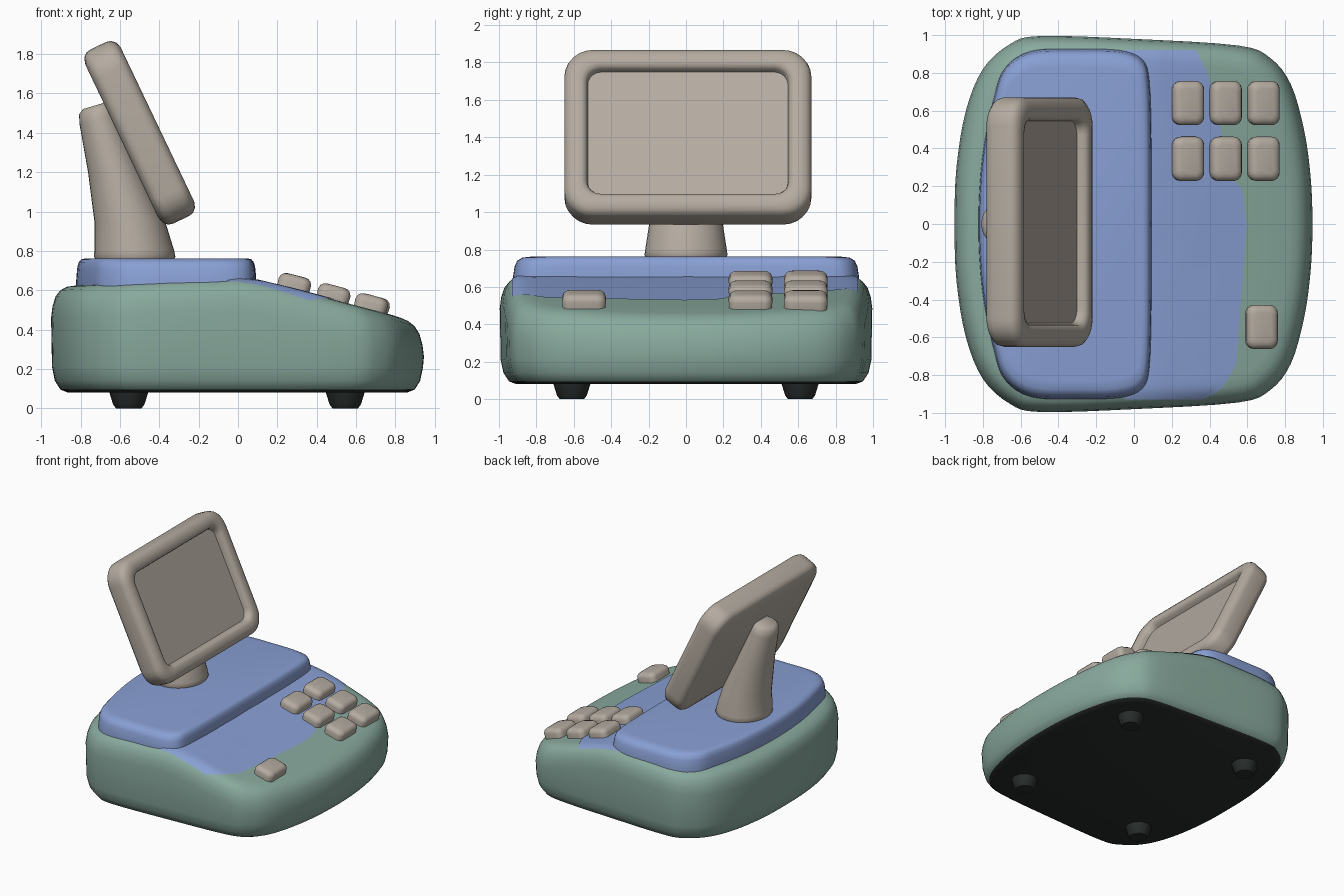
import bpy, bmesh, math
from mathutils import Vector, Matrix
from mathutils.bvhtree import BVHTree

cube = bpy.data.objects.get("Cube")
if cube:
    bpy.data.objects.remove(cube, do_unlink=True)


def material(name, rgb):
    m = bpy.data.materials.new(name)
    m.use_nodes = True
    m.diffuse_color = (*rgb, 1)
    bsdf = m.node_tree.nodes["Principled BSDF"]
    bsdf.inputs["Base Color"].default_value = (*rgb, 1)
    bsdf.inputs["Roughness"].default_value = 0.7
    return m


GREEN = material("sage green", (0.25, 0.40, 0.34))
BLUE = material("soft blue", (0.25, 0.35, 0.66))
BEIGE = material("warm beige", (0.46, 0.41, 0.355))
DARK = material("dark rubber", (0.022, 0.027, 0.026))


def finish(name, bm, mats, angle=50):
    me = bpy.data.meshes.new(name)
    bm.to_mesh(me)
    for m in mats:
        me.materials.append(m)
    me.shade_smooth()
    me.set_sharp_from_angle(angle=math.radians(angle))
    ob = bpy.data.objects.new(name, me)
    bpy.context.collection.objects.link(ob)
    return ob


def loft(rings):
    """Closed skin through equal-length rings, capped at both ends."""
    bm = bmesh.new()
    rows = [[bm.verts.new(p) for p in ring] for ring in rings]
    n = len(rows[0])
    for a, b in zip(rows, rows[1:]):
        for i in range(n):
            j = (i + 1) % n
            bm.faces.new((a[i], a[j], b[j], b[i]))
    bm.faces.new(rows[0][::-1])
    bm.faces.new(rows[-1])
    bmesh.ops.recalc_face_normals(bm, faces=bm.faces)
    return bm


def lerp_table(table, t):
    for (a, va), (b, vb) in zip(table, table[1:]):
        if t <= b:
            return va + (vb - va) * max(0, (t - a) / (b - a))
    return table[-1][1]


def mirrored_outline(half, steps=4):
    """Smooth closed plan curve from a half outline mirrored across y = 0."""
    pts = [Vector(p) for p in half]
    pts += [Vector((p.x, -p.y)) for p in pts[-2:0:-1]]
    n, out = len(pts), []
    for i in range(n):
        p0, p1, p2, p3 = (pts[(i + k) % n] for k in (-1, 0, 1, 2))
        for s in range(steps):
            t = s / steps
            out.append(0.5 * (2 * p1 + (p2 - p0) * t + (2 * p0 - 5 * p1 + 4 * p2 - p3) * t * t
                              + (3 * p1 - p0 - 3 * p2 + p3) * t ** 3))
    return out


def rounded_rect(hx, hy, r, steps=6):
    out = []
    for k, (sx, sy) in enumerate(((1, 1), (-1, 1), (-1, -1), (1, -1))):
        for s in range(steps + 1):
            a = math.pi / 2 * (k + s / steps)
            out.append((sx * (hx - r) + r * math.cos(a), sy * (hy - r) + r * math.sin(a)))
    return out


def rounded_block(hx, hy, r, layers, matrix):
    """Rounded rectangle lofted through (inset, height) layers."""
    return loft([[matrix @ Vector((x, y, z))
                  for x, y in rounded_rect(hx - d, hy - d, max(r - d * 0.6, 0.02))]
                 for d, z in layers])


# Body: sloping top over a rounded plan
TOP = [(-0.9, 0.62), (-0.4, 0.645), (0, 0.66), (0.1, 0.65), (0.3, 0.602),
       (0.55, 0.535), (0.78, 0.475), (0.95, 0.42)]
plan = mirrored_outline([(-0.95, 0), (-0.94, 0.3), (-0.89, 0.6), (-0.8, 0.82), (-0.66, 0.95),
                         (-0.5, 0.995), (0, 0.98), (0.55, 0.945), (0.72, 0.88), (0.83, 0.74),
                         (0.9, 0.5), (0.935, 0.25), (0.945, 0)])
rings = [[(p.x * s, p.y * s, z) for p in plan]
         for s, z in ((0.91, 0.08), (0.95, 0.095), (0.98, 0.14), (0.995, 0.21))]
for s, drop in ((1, 0.16), (0.992, 0.1), (0.975, 0.05), (0.95, 0.02), (0.915, 0.004),
                (0.87, 0), (0.7, 0), (0.5, 0), (0.3, 0), (0.1, 0)):
    rings.append([(p.x * s, p.y * s, lerp_table(TOP, p.x * s) - drop) for p in plan])
bm = loft(rings)
for f in bm.faces:
    if f.normal.z < -0.9:
        f.material_index = 1
surface = BVHTree.FromBMesh(bm)
finish("body", bm, [GREEN, DARK], 60)


def ground(x, y):
    return surface.ray_cast(Vector((x, y, 3)), Vector((0, 0, -1)))[0].z


# Blue painted panel that hugs the sloping top
EDGE = [(-0.93, 0.36), (-0.88, 0.46), (-0.75, 0.54), (-0.5, 0.56), (0, 0.595), (0.2, 0.57),
        (0.24, 0.5), (0.5, 0.46), (0.8, 0.39), (0.92, 0.33)]
bm = bmesh.new()
rows = []
for j in range(61):
    y = -0.93 + 1.85 * j / 60
    xs = [-0.05 + (lerp_table(EDGE, y) + 0.05) * i / 16 for i in range(17)]
    rows.append([bm.verts.new((x, y, ground(x, y) + 0.005)) for x in xs])
for a, b in zip(rows, rows[1:]):
    for i in range(16):
        bm.faces.new((a[i], a[i + 1], b[i + 1], b[i]))
finish("blue_panel", bm, [BLUE])

# Raised rear platform
deck = mirrored_outline([(-0.82, 0), (-0.8, 0.35), (-0.74, 0.66), (-0.68, 0.82), (-0.54, 0.91),
                         (-0.3, 0.92), (-0.08, 0.915), (0.04, 0.87), (0.08, 0.75),
                         (0.09, 0.4), (0.09, 0)])
mid = Vector((-0.36, 0))
rings = []
for s, z in ((1.01, 0.59), (1.005, 0.65), (0.995, 0.71), (0.98, 0.74), (0.95, 0.757), (0.9, 0.762)):
    rings.append([(*(mid + (p - mid) * s), z) for p in deck])
finish("rear_platform", loft(rings), [BLUE], 60)

# Tapering stand that leans backwards
rings = []
for z, cx, rx, ry in ((0.75, -0.525, 0.195, 0.21), (0.77, -0.525, 0.207, 0.222),
                      (0.8, -0.527, 0.203, 0.218), (0.95, -0.55, 0.18, 0.195),
                      (1.2, -0.625, 0.137, 0.155), (1.47, -0.71, 0.095, 0.118),
                      (1.52, -0.72, 0.088, 0.108), (1.54, -0.722, 0.065, 0.08)):
    ring = []
    for i in range(32):
        a = math.tau * i / 32
        x = rx * math.cos(a)
        slant = 0.3 * x if z > 1.4 else 0
        ring.append((cx + x, ry * math.sin(a), z + slant))
    rings.append(ring)
finish("stand", loft(rings), [BEIGE])

# Tilted screen with a recessed face
t = math.radians(25.5)
frame = Matrix(((0, -math.sin(t), math.cos(t), -0.5),
                (1, 0, 0, 0.01),
                (0, math.cos(t), math.sin(t), 1.4),
                (0, 0, 0, 1)))
layers = ((0.06, -0.1), (0.025, -0.09), (0.006, -0.07), (0, -0.045), (0, 0.045), (0.006, 0.07),
          (0.025, 0.09), (0.055, 0.1), (0.09, 0.1), (0.112, 0.09), (0.12, 0.07), (0.125, 0.045))
finish("screen", rounded_block(0.66, 0.49, 0.15, layers, frame), [BEIGE])

# Keys tilted to follow the slope
KEY_LAYERS = ((0.004, -0.03), (0, 0.035), (0.007, 0.055), (0.022, 0.067), (0.04, 0.071))
spots = [(x, y) for y in (0.64, 0.345) for x in (0.28, 0.48, 0.68)] + [(0.67, -0.545)]
for i, (x, y) in enumerate(spots):
    slope = math.atan2(ground(x - 0.08, y) - ground(x + 0.08, y), 0.16)
    place = Matrix.Translation((x, y, ground(x, y))) @ Matrix.Rotation(slope, 4, "Y")
    name = "single_key" if i == 6 else f"key_{i + 1}"
    finish(name, rounded_block(0.085, 0.117, 0.045, KEY_LAYERS, place), [BEIGE])

# Rubber feet
for x, side in ((-0.555, "rear"), (0.545, "front")):
    for y, hand in ((-0.61, "right"), (0.61, "left")):
        rings = [[(x + r * math.cos(math.tau * i / 12), y + r * math.sin(math.tau * i / 12), z)
                  for i in range(12)] for r, z in ((0.065, 0), (0.08, 0.02), (0.1, 0.085))]
        finish(f"{side}_{hand}_foot", loft(rings), [DARK], 35)
